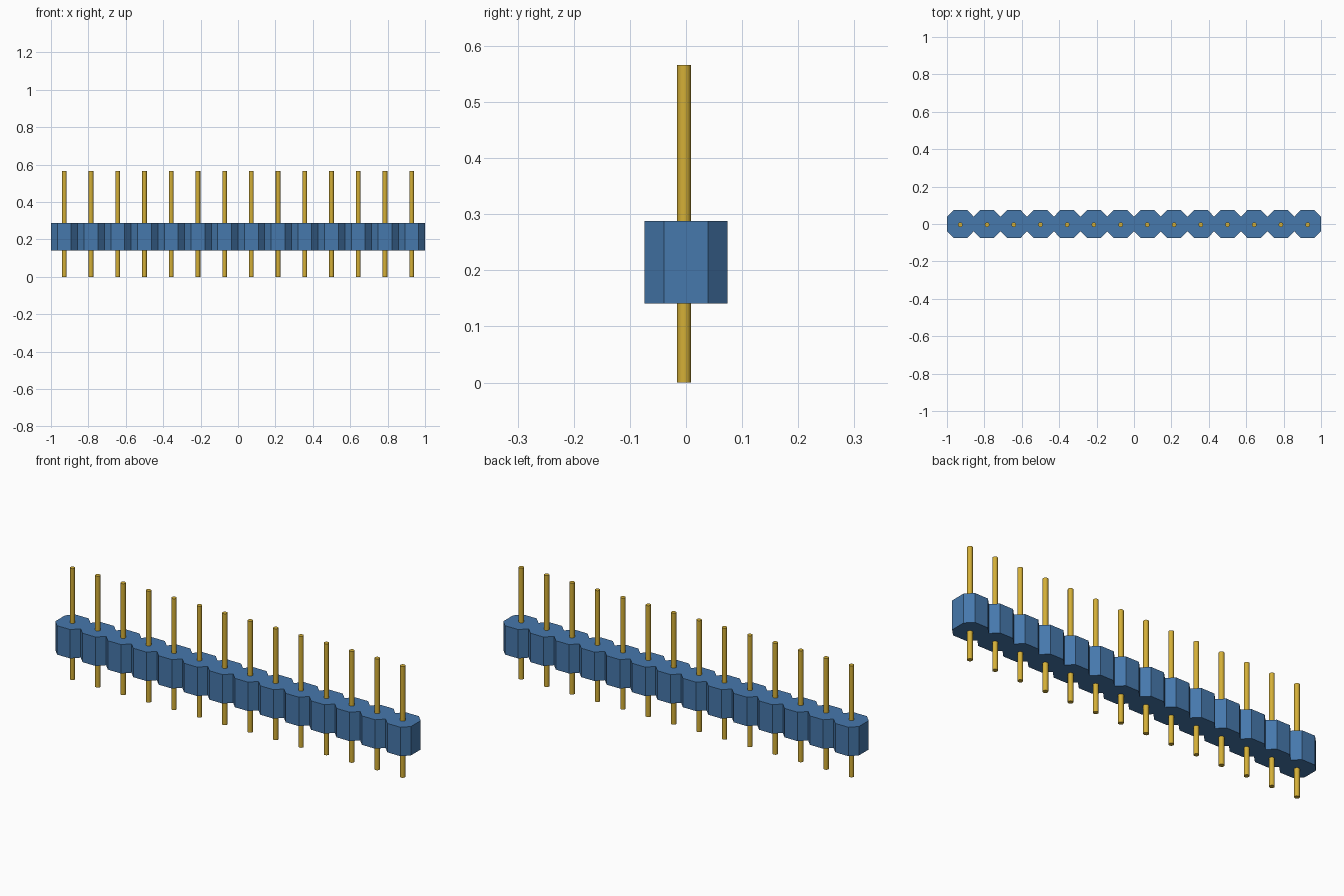
import bpy, bmesh, math

cube = bpy.data.objects.get("Cube")
if cube:
    bpy.data.objects.remove(cube, do_unlink=True)

COUNT = 14
PITCH = 2.0 / COUNT
HALF_DEPTH, NOTCH_Y, FLAT = 0.074, 0.039, 0.037
BODY_BOTTOM, BODY_TOP = 0.141, 0.288
PIN_TOP, PIN_RADIUS, PIN_Y = 0.566, 0.0125, -0.0035


def make_material(name, colour):
    mat = bpy.data.materials.new(name)
    mat.use_nodes = True
    mat.diffuse_color = colour
    bsdf = next(n for n in mat.node_tree.nodes if n.type == 'BSDF_PRINCIPLED')
    bsdf.inputs["Base Color"].default_value = colour
    return mat


def add_object(name, mesh):
    obj = bpy.data.objects.new(name, mesh)
    bpy.context.collection.objects.link(obj)
    return obj


blue = make_material("blue_plastic", (0.061, 0.188, 0.413, 1))
gold = make_material("gold_metal", (0.658, 0.429, 0.038, 1))
centres = [-1 + PITCH * (i + 0.5) for i in range(COUNT)]

# Housing: a row of joined octagons, extruded upwards
front = [(-1.0, -NOTCH_Y)]
for cx in centres:
    front += [(cx - FLAT, -HALF_DEPTH), (cx + FLAT, -HALF_DEPTH),
              (cx + PITCH / 2, -NOTCH_Y)]
outline = front + [(x, -y) for x, y in reversed(front)]
bm = bmesh.new()
base = bm.faces.new([bm.verts.new((x, y, BODY_BOTTOM)) for x, y in outline])
top = bmesh.ops.extrude_face_region(bm, geom=[base], use_keep_orig=True)
bmesh.ops.translate(bm, vec=(0, 0, BODY_TOP - BODY_BOTTOM),
                    verts=[g for g in top["geom"] if isinstance(g, bmesh.types.BMVert)])
bmesh.ops.recalc_face_normals(bm, faces=bm.faces)
mesh = bpy.data.meshes.new("housing")
bm.to_mesh(mesh)
bm.free()
mesh.materials.append(blue)
add_object("housing", mesh)

# Pins: one round pin mesh shared along the row
bm = bmesh.new()
bmesh.ops.create_cone(bm, cap_ends=True, segments=16, radius1=PIN_RADIUS,
                      radius2=PIN_RADIUS, depth=PIN_TOP)
bmesh.ops.translate(bm, vec=(0, 0, PIN_TOP / 2), verts=bm.verts)
for face in bm.faces:
    face.smooth = abs(face.normal.z) < 0.5
for edge in bm.edges:
    edge.smooth = edge.calc_face_angle(0) < math.radians(40)
pin_mesh = bpy.data.meshes.new("pin")
bm.to_mesh(pin_mesh)
bm.free()
pin_mesh.materials.append(gold)
for i, cx in enumerate(centres):
    add_object(f"pin_{i + 1}", pin_mesh).location = (cx, PIN_Y, 0)
